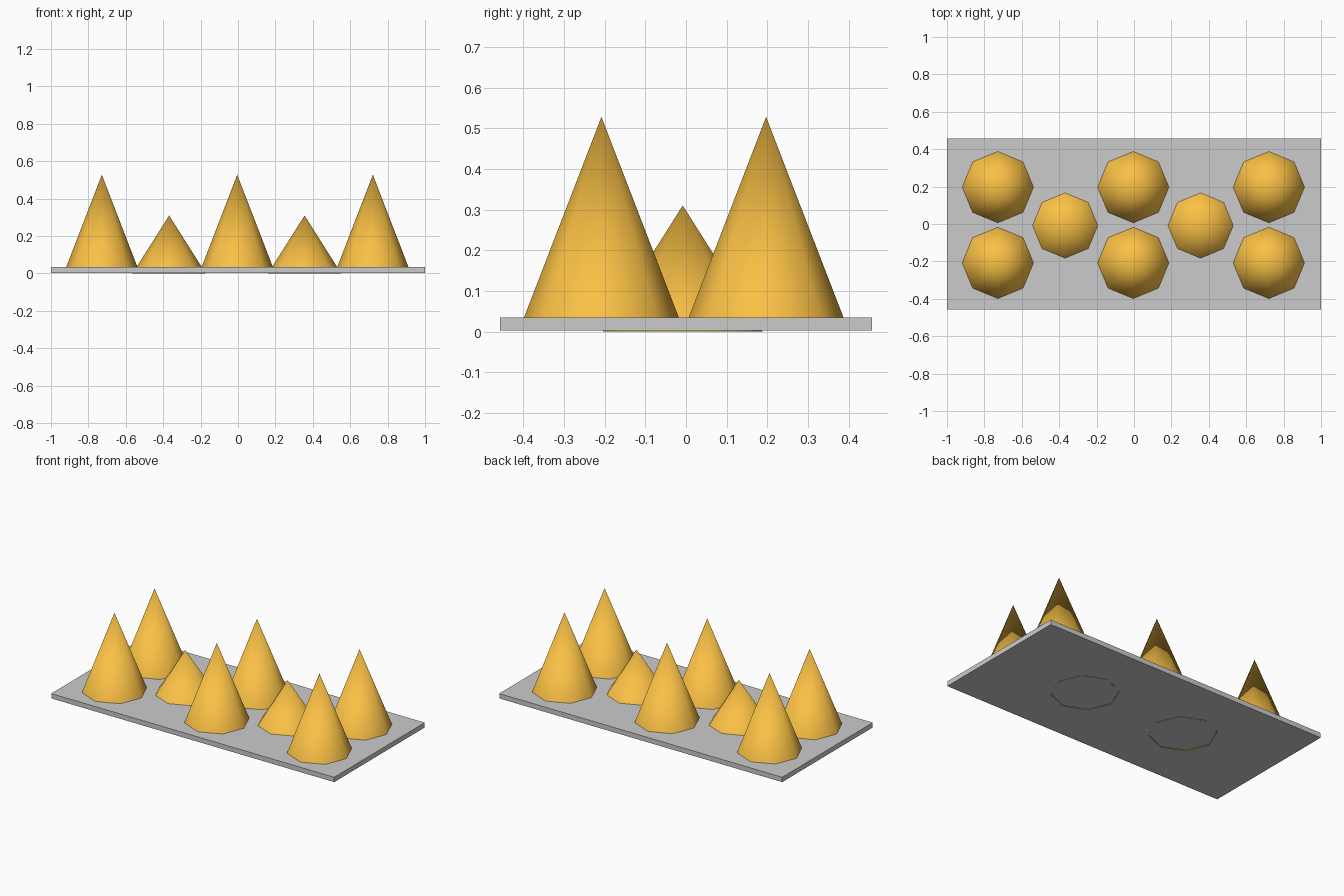
import bpy
from math import radians

if "Cube" in bpy.data.objects:
    bpy.data.objects.remove(bpy.data.objects["Cube"])

orange = bpy.data.materials.new("orange")
orange.diffuse_color = (0.95, 0.53, 0.06, 1)
orange.use_nodes = True
orange.node_tree.nodes["Principled BSDF"].inputs["Base Color"].default_value = orange.diffuse_color


def cone(name, x, y, base, tip):
    # Open-bottomed eight-sided cone with soft shading, corners on the axes
    bpy.ops.mesh.primitive_cone_add(vertices=8, radius1=0.196, radius2=0,
                                    depth=tip - base, end_fill_type='NOTHING',
                                    location=(x, y, (base + tip) / 2))
    ob = bpy.context.object
    ob.name = name
    ob.data.materials.append(orange)
    bpy.ops.object.shade_smooth_by_angle(angle=radians(60))


# Base plate
bpy.ops.mesh.primitive_cube_add(size=1, location=(0, 0, 0.0185))
plate = bpy.context.object
plate.name = "base_plate"
plate.scale = (2, 0.914, 0.031)
bpy.ops.object.transform_apply(location=False, rotation=False, scale=True)

# Two rows of three tall cones
for row, y in (("front", -0.208), ("back", 0.197)):
    for side, x in (("left", -0.728), ("middle", -0.004), ("right", 0.721)):
        cone(f"tall_cone_{row}_{side}", x, y, 0.02, 0.528)

# Short cones in the gaps, rims just poking through the plate
for side, x in (("left", -0.368), ("right", 0.356)):
    cone(f"short_cone_{side}", x, -0.008, 0.0, 0.31)
